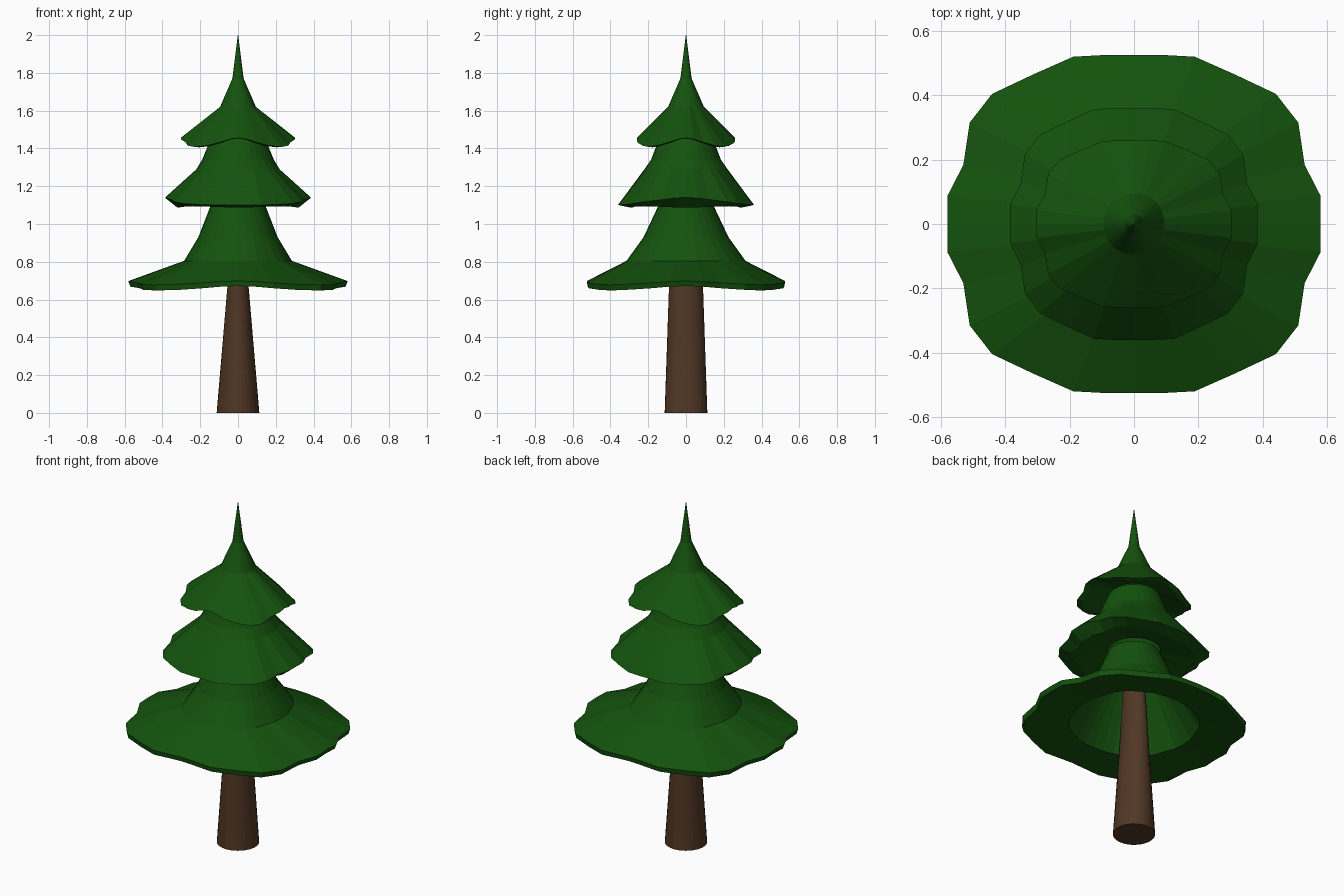
import bpy, math

if "Cube" in bpy.data.objects:
    bpy.data.objects.remove(bpy.data.objects["Cube"])

def material(name, rgb):
    m = bpy.data.materials.new(name)
    m.diffuse_color = (*rgb, 1)
    m.use_nodes = True
    m.node_tree.nodes["Principled BSDF"].inputs["Base Color"].default_value = m.diffuse_color
    return m

def skin(name, rings, mat, cap_start=False, cap_end=False):
    """Bridge rings of equal vertex count into one flat-faced surface."""
    n = len(rings[0])
    verts = [v for r in rings for v in r]
    faces = []
    for k in range(len(rings) - 1):
        for i in range(n):
            j = (i + 1) % n
            faces.append((k*n + i, k*n + j, (k+1)*n + j, (k+1)*n + i))
    if cap_start:
        faces.append(tuple(reversed(range(n))))
    if cap_end:
        faces.append(tuple(range(len(verts) - n, len(verts))))
    me = bpy.data.meshes.new(name)
    me.from_pydata(verts, [], faces)
    me.materials.append(mat)
    ob = bpy.data.objects.new(name, me)
    bpy.context.collection.objects.link(ob)
    return ob

# Jagged rim outline: one quadrant, mirrored to all four
QUAD = [(1, 0), (1, .165), (.914, .35), (.88, .6), (.76, .77),
        (.54, .885), (.325, .99), (.155, 1), (0, 1)]
left = [(-x, y) for x, y in QUAD[-2::-1]]
half = QUAD + left
OUTLINE = half + [(x, -y) for x, y in half[-2:0:-1]]
N = len(OUTLINE)

def ring(rx, ry, z, jag=0.0, w2=0.0, w4=0.0):
    """Ring blended from ellipse (jag 0) to rim outline (jag 1), with waves in z."""
    pts = []
    for i, (ox, oy) in enumerate(OUTLINE):
        a = 2 * math.pi * i / N
        x = rx * (ox * jag + math.cos(a) * (1 - jag))
        y = ry * (oy * jag + math.sin(a) * (1 - jag))
        pts.append((x, y, z + w2 * math.cos(2*a) + w4 * math.cos(4*a)))
    return pts

green = material("needles", (0.007, 0.085, 0.004))
brown = material("bark", (0.080, 0.038, 0.018))

# Trunk: tapered, flattening towards the top
skin("trunk", [ring(.113, .113, 0), ring(.056, .09, .67), ring(.045, .07, .95)],
     brown, cap_start=True, cap_end=True)

# Lower skirt: inside cone, flat underside, thick lip, flared rim and neck
skin("lower_branches", [
    ring(.11, .11, 1.06),
    ring(.345, .335, .682, .4),
    ring(.57, .52, .660, 1, 0, .012),
    ring(.58, .525, .688, 1, 0, .010),
    ring(.285, .315, .805, .3),
    ring(.21, .225, .93),
    ring(.14, .14, 1.11)], green)

# Middle skirt
skin("middle_branches", [
    ring(.14, .14, 1.13),
    ring(.32, .29, 1.090, 1, 0, -.004),
    ring(.385, .36, 1.115, 1, .020, .006),
    ring(.22, .22, 1.29, .3),
    ring(.19, .185, 1.34),
    ring(.14, .14, 1.46)], green)

# Top skirt with spire
skin("top_branches", [
    ring(.13, .13, 1.47),
    ring(.27, .23, 1.43, 1, 0, .024),
    ring(.303, .26, 1.432, 1, 0, .024),
    ring(.095, .095, 1.62, .2),
    ring(.03, .03, 1.77),
    ring(.001, .001, 2.0)], green, cap_end=True)
